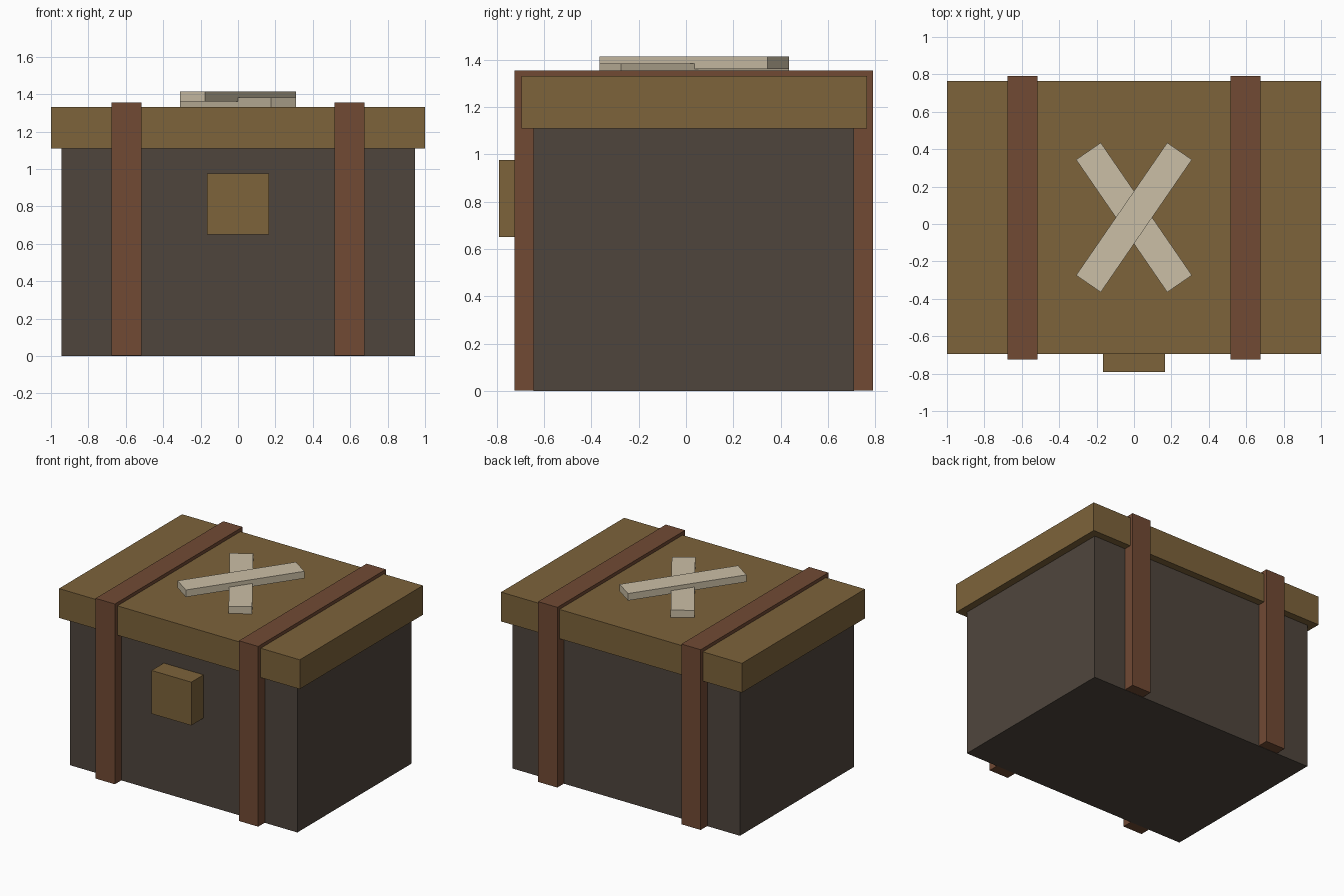
import bpy
import math

if "Cube" in bpy.data.objects:
    bpy.data.objects.remove(bpy.data.objects["Cube"])


def material(name, rgb):
    m = bpy.data.materials.new(name)
    m.diffuse_color = (*rgb, 1.0)
    m.use_nodes = True
    m.node_tree.nodes["Principled BSDF"].inputs["Base Color"].default_value = m.diffuse_color
    return m


DARK = material("dark_wood", (0.078, 0.060, 0.046))
GOLD = material("tan_wood", (0.205, 0.125, 0.043))
RUST = material("leather", (0.165, 0.068, 0.034))
CREAM = material("pale_wood", (0.60, 0.52, 0.38))


def box(name, lo, hi, mat, angle=0.0):
    """Box between two corners, turned about its own vertical axis."""
    centre = [(a + b) / 2 for a, b in zip(lo, hi)]
    bpy.ops.mesh.primitive_cube_add(size=1, location=centre)
    ob = bpy.context.object
    ob.name = name
    ob.scale = [b - a for a, b in zip(lo, hi)]
    ob.rotation_euler.z = angle
    ob.data.materials.append(mat)
    return ob


# Chest body and overhanging lid
box("body", (-0.945, -0.645, 0), (0.945, 0.71, 1.12), DARK)
box("lid", (-1, -0.695, 1.11), (1, 0.765, 1.33), GOLD)

# Lock plate on the front
box("lock", (-0.165, -0.79, 0.65), (0.165, -0.60, 0.975), GOLD)

# Two straps wrapping front, top and back
for side, x in (("left", -0.595), ("right", 0.595)):
    box(f"{side}_strap", (x - 0.08, -0.725, 0.002), (x + 0.08, 0.79, 1.355), RUST)

# Crossed slats on the lid, one resting over the other
for name, z0, z1, turn in (("lower_slat", 1.325, 1.383, -1), ("upper_slat", 1.36, 1.413, 1)):
    box(name, (-0.43, -0.045, z0), (0.43, 0.115, z1), CREAM, turn * math.radians(55.5))
